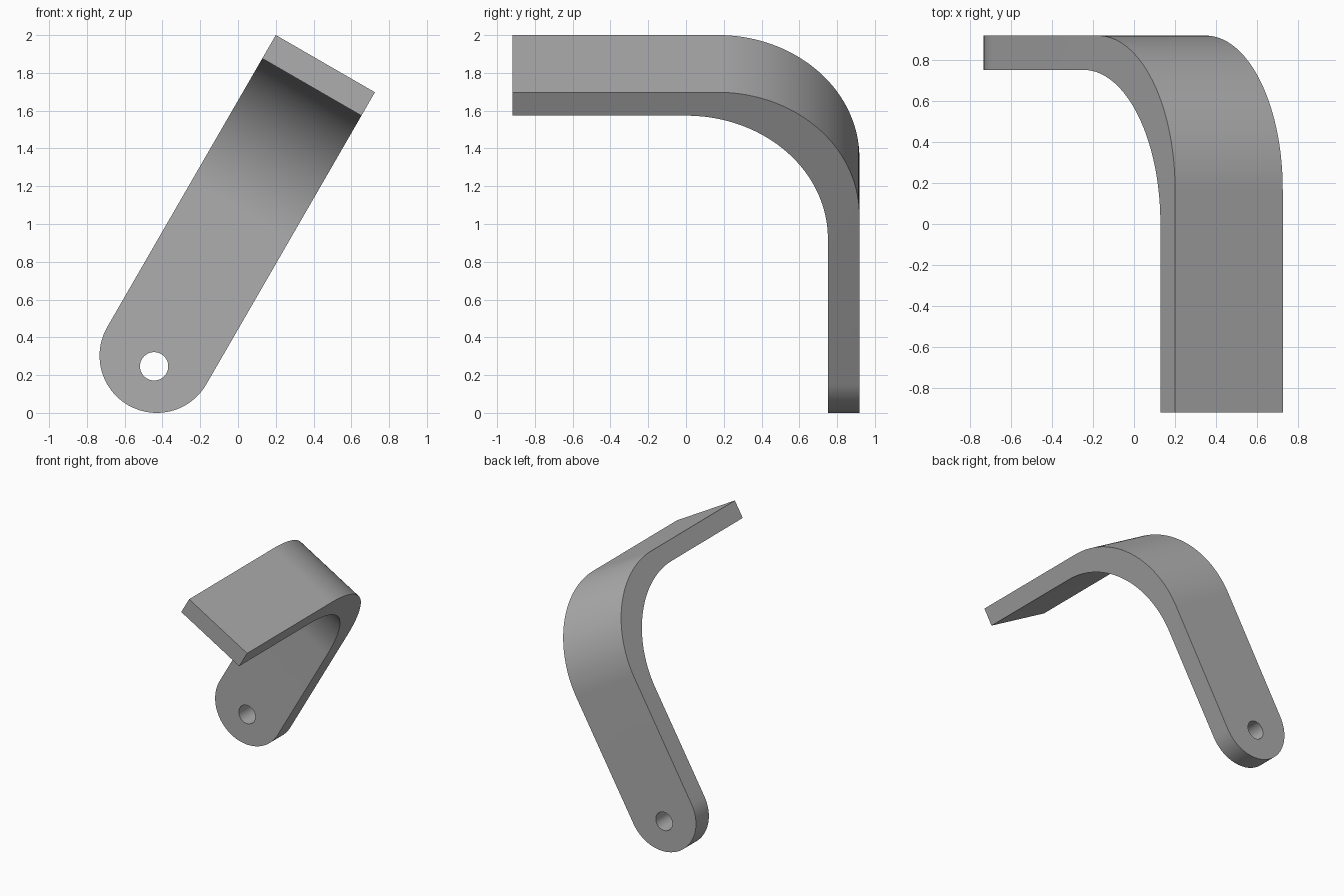
import bpy, bmesh
from math import cos, sin, pi, radians
from mathutils import Vector, Matrix

cube = bpy.data.objects.get("Cube")
if cube:
    bpy.data.objects.remove(cube, do_unlink=True)

HALF_W = 0.303            # half width of the strip, also radius of the rounded end
TOP = 1.785               # height of the bend's top above the rounded end's centre
FRONT, BACK = -0.918, 0.918
BEND = 0.75               # fillet radius, inside and outside
PLACE = Matrix.Translation((-0.43, 0, 0.303)) @ Matrix.Rotation(radians(30), 4, 'Y')


def arc(cx, cy, r, start, end, steps):
    angles = [radians(start + (end - start) * i / steps) for i in range(steps + 1)]
    return [(cx + r * cos(a), cy + r * sin(a)) for a in angles]


def prism(name, points, direction):
    """Closed outline swept along a direction."""
    bm = bmesh.new()
    face = bm.faces.new([bm.verts.new(p) for p in points])
    swept = bmesh.ops.extrude_face_region(bm, geom=[face])["geom"]
    bmesh.ops.translate(bm, vec=Vector(direction),
                        verts=[g for g in swept if isinstance(g, bmesh.types.BMVert)])
    bmesh.ops.recalc_face_normals(bm, faces=bm.faces[:])
    mesh = bpy.data.meshes.new(name)
    bm.to_mesh(mesh)
    bm.free()
    obj = bpy.data.objects.new(name, mesh)
    bpy.context.collection.objects.link(obj)
    obj.matrix_world = PLACE
    return obj


def cut(target, cutter, operation):
    bpy.context.view_layer.objects.active = target
    mod = target.modifiers.new("cut", 'BOOLEAN')
    mod.operation, mod.object, mod.solver = operation, cutter, 'EXACT'
    bpy.ops.object.modifier_apply(modifier=mod.name)
    bpy.data.objects.remove(cutter, do_unlink=True)


# Bent strip: side profile with an outer and an inner fillet
in_y, in_z = BACK - 0.167, TOP - 0.143
profile = [(FRONT, TOP)]
profile += arc(BACK - BEND, TOP - BEND, BEND, 90, 0, 40)
profile += [(BACK, -0.5), (in_y, -0.5)]
profile += arc(in_y - BEND, in_z - BEND, BEND, 0, 90, 40)
profile += [(FRONT, in_z)]
bracket = prism("bent_bracket", [(-0.5, y, z) for y, z in profile], (1, 0, 0))

# Strip outline with the rounded lower end
outline = arc(0, 0, HALF_W, 180, 360, 48) + [(HALF_W, 2), (-HALF_W, 2)]
cut(bracket, prism("outline_cutter", [(x, -1.2, z) for x, z in outline], (0, 2.4, 0)),
    'INTERSECT')

# Bolt hole near the rounded end
hole = arc(0.016, -0.056, 0.075, 0, 360, 40)[:-1]
cut(bracket, prism("hole_cutter", [(x, 0.6, z) for x, z in hole], (0, 0.6, 0)),
    'DIFFERENCE')

# Plain grey metal
grey = bpy.data.materials.new("grey_metal")
grey.use_nodes = True
colour = (0.42, 0.42, 0.42, 1)
grey.diffuse_color = colour
grey.node_tree.nodes["Principled BSDF"].inputs["Base Color"].default_value = colour
bracket.data.materials.clear()
bracket.data.materials.append(grey)

bpy.ops.object.select_all(action='DESELECT')
bracket.select_set(True)
bpy.context.view_layer.objects.active = bracket
bpy.ops.object.shade_smooth_by_angle(angle=radians(30))
